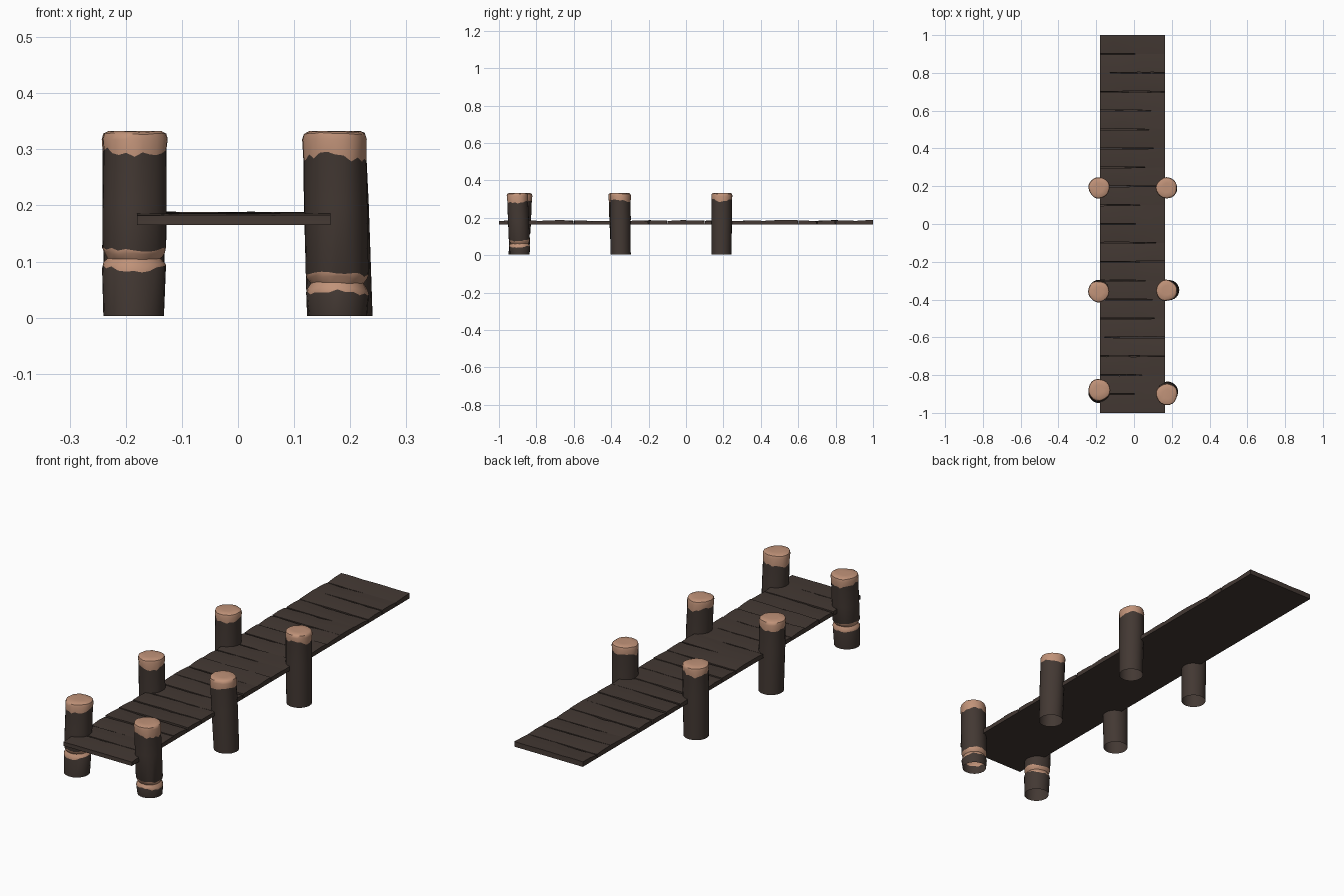
import bpy, bmesh, math, random

if "Cube" in bpy.data.objects:
    bpy.data.objects.remove(bpy.data.objects["Cube"])

random.seed(7)


def material(name, rgb):
    m = bpy.data.materials.new(name)
    m.diffuse_color = (*rgb, 1)
    m.use_nodes = True
    m.node_tree.nodes["Principled BSDF"].inputs["Base Color"].default_value = m.diffuse_color
    return m


DARK = material("dark_brown_wood", (0.056, 0.040, 0.033))
LIGHT = material("light_cut_wood", (0.53, 0.29, 0.19))


def finish(bm, name, angle):
    me = bpy.data.meshes.new(name)
    bm.to_mesh(me)
    bm.free()
    me.materials.append(DARK)
    me.materials.append(LIGHT)
    ob = bpy.data.objects.new(name, me)
    bpy.context.collection.objects.link(ob)
    bpy.ops.object.select_all(action='DESELECT')
    ob.select_set(True)
    bpy.context.view_layer.objects.active = ob
    bpy.ops.object.shade_smooth_by_angle(angle=math.radians(angle))
    return ob


# Deck boards: thin lip at the bottom, uneven tapering slots on top
X0, X1, STEPS = -0.18, 0.165, 10


def slot():
    """Slot half-width along the board, widest near one side and closing at the other."""
    w = random.uniform(0.003, 0.005)
    end = random.uniform(0.6, 1.05)
    flip = random.random() < 0.3
    out = []
    for i in range(STEPS + 1):
        t = i / STEPS
        t = 1 - t if flip else t
        taper = max(0, min(1, (end - t) * 4))
        out.append(0.0003 + w * taper * random.uniform(0.45, 1))
    return out


def plank(i, gap_a, gap_b):
    y0, y1 = -1 + i * 0.1, -0.9 + i * 0.1
    za, zb = random.uniform(0.182, 0.189), random.uniform(0.182, 0.189)
    bm = bmesh.new()
    rows = []
    for k in range(STEPS + 1):
        x = X0 + (X1 - X0) * k / STEPS
        a, b = gap_a[k], gap_b[k]
        j = random.uniform(-0.0008, 0.0008)
        pts = [(y0, 0.165), (y1, 0.165), (y1, 0.169), (y1 - b, 0.170), (y1 - b, zb + j - b * 0.5),
               ((y0 + y1) / 2, (za + zb) / 2 + 0.001), (y0 + a, za + j - a * 0.5),
               (y0 + a, 0.170), (y0, 0.169)]
        rows.append([bm.verts.new((x, y, z)) for y, z in pts])
    n = len(rows[0])
    for p, q in zip(rows, rows[1:]):
        for k in range(n):
            bm.faces.new((p[k], p[(k + 1) % n], q[(k + 1) % n], q[k]))
    bm.faces.new(rows[0])
    bm.faces.new(rows[-1])
    bmesh.ops.recalc_face_normals(bm, faces=bm.faces)
    finish(bm, f"deck_plank_{i + 1}", 25)


flush = [0.0002] * (STEPS + 1)
gaps = [flush] + [slot() for _ in range(19)] + [flush]
for i in range(20):
    plank(i, gaps[i], gaps[i + 1])


# Posts: leaning lumpy logs, pale ragged tops, open underneath, optional chewed notch
def post(name, bottom, top, cut, notch=None, r=0.055, foot=0.053):
    sides, H = 24, 0.333
    ph = [random.uniform(0, 6.28) for _ in range(2)]
    # rows: height, radius factor, height jitter, pale above this row
    rows = [(0.003, foot / r, 0, False)]
    if notch:
        rows += [(notch - 0.018, 1.0, 0.004, True), (notch - 0.010, 0.96, 0.002, True),
                 (notch, 0.84, 0.001, True), (notch + 0.010, 0.96, 0.002, True),
                 (notch + 0.017, 1.0, 0.003, False)]
    rows += [(0.20, 1.0, 0, False), (cut, 0.99, 0.006, True), (0.318, 1.02, 0.001, True),
             (0.328, 0.97, 0.001, True), (H - 0.001, 0.84, 0.001, True), (H, 0.45, 0, True)]
    bm = bmesh.new()
    rings = []
    for z, f, jit, _ in rows:
        t = z / H
        cx = bottom[0] + (top[0] - bottom[0]) * t
        cy = bottom[1] + (top[1] - bottom[1]) * t
        ring = []
        for s in range(sides):
            a = 2 * math.pi * s / sides
            lump = 1 + t * (0.022 * math.sin(3 * a + ph[0]) + 0.015 * math.sin(5 * a + ph[1]))
            rr = r * f * lump
            dz = random.uniform(-jit, jit) + (jit * math.sin(2 * a + ph[0]))
            ring.append(bm.verts.new((cx + rr * math.cos(a), cy + rr * math.sin(a), min(z + dz, H))))
        rings.append(ring)
    for k in range(len(rings) - 1):
        p, q = rings[k], rings[k + 1]
        for s in range(sides):
            u = (s + 1) % sides
            bm.faces.new((p[s], p[u], q[u], q[s])).material_index = int(rows[k][3])
    bm.faces.new(rings[-1]).material_index = 1
    finish(bm, name, 40)


post("front_left_post", (-0.186, -0.894), (-0.184, -0.878), 0.295, notch=0.105, r=0.057, foot=0.054)
post("front_right_post", (0.178, -0.888), (0.173, -0.902), 0.284, notch=0.062, r=0.056, foot=0.052)
post("middle_left_post", (-0.185, -0.348), (-0.187, -0.358), 0.292)
post("middle_right_post", (0.187, -0.350), (0.172, -0.352), 0.290)
post("back_left_post", (-0.185, 0.190), (-0.185, 0.192), 0.297)
post("back_right_post", (0.176, 0.189), (0.172, 0.191), 0.294)
